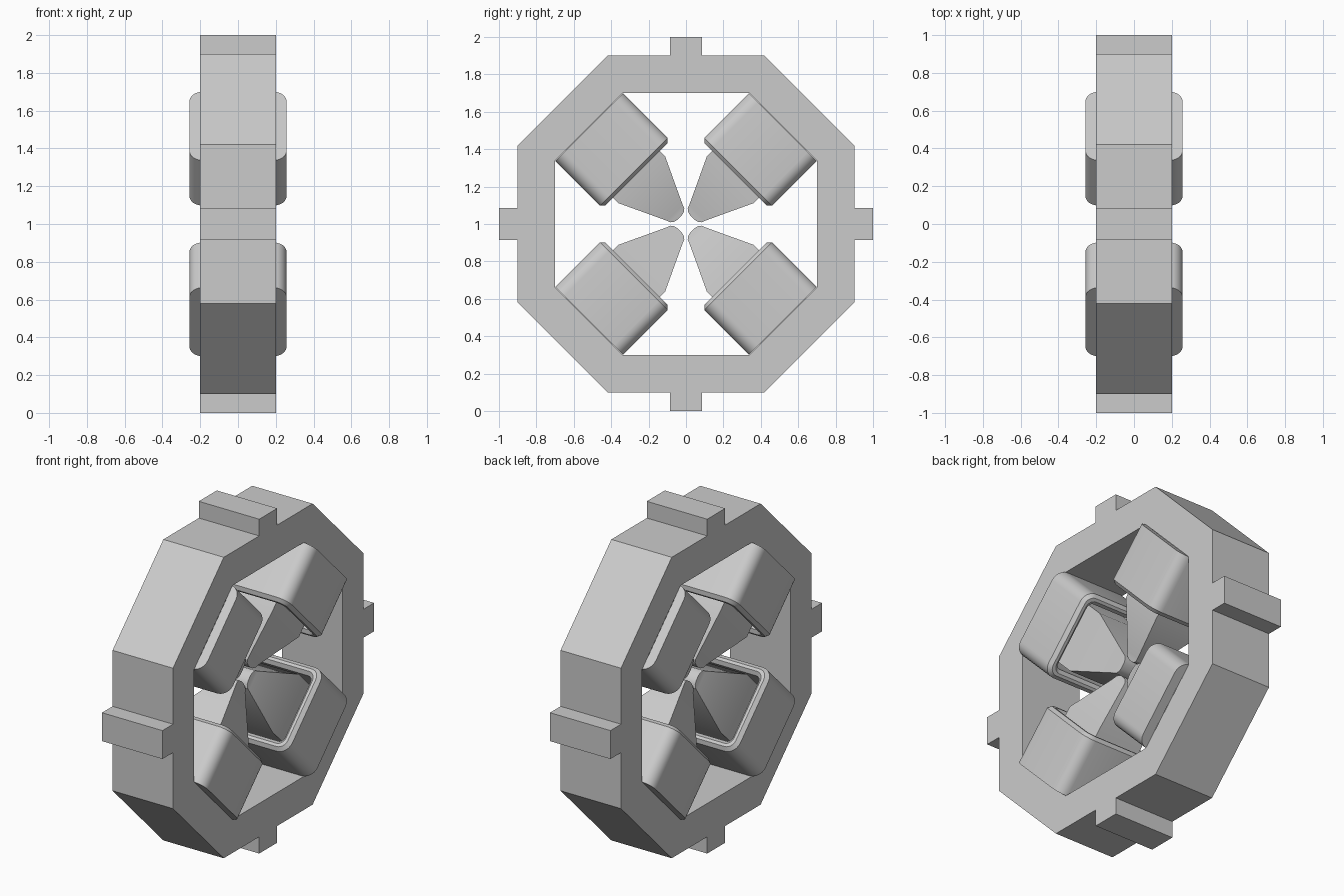
import bpy, bmesh, math
from mathutils import Vector

cube = bpy.data.objects.get("Cube")
if cube:
    bpy.data.objects.remove(cube, do_unlink=True)

grey = bpy.data.materials.new("light_grey")
grey.use_nodes = True
COLOUR = (0.6, 0.6, 0.6, 1)
grey.diffuse_color = COLOUR
grey.node_tree.nodes["Principled BSDF"].inputs["Base Color"].default_value = COLOUR


def loft(name, rings, closed, smooth=False):
    """Skin equal-length rings; closed joins the last ring to the first."""
    bm = bmesh.new()
    loops = [[bm.verts.new(p) for p in ring] for ring in rings]
    n = len(loops[0])
    pairs = list(zip(loops, loops[1:]))
    if closed:
        pairs.append((loops[-1], loops[0]))
    else:
        bm.faces.new(loops[0])
        bm.faces.new(loops[-1])
    for a, b in pairs:
        for i in range(n):
            j = (i + 1) % n
            bm.faces.new((a[i], a[j], b[j], b[i]))
    bmesh.ops.recalc_face_normals(bm, faces=bm.faces)
    mesh = bpy.data.meshes.new(name)
    bm.to_mesh(mesh)
    bm.free()
    mesh.materials.append(grey)
    obj = bpy.data.objects.new(name, mesh)
    bpy.context.collection.objects.link(obj)
    if smooth:
        bpy.ops.object.select_all(action='DESELECT')
        obj.select_set(True)
        bpy.context.view_layer.objects.active = obj
        bpy.ops.object.shade_smooth_by_angle(angle=math.radians(30))
    return obj


def octagon(x, flat, corner):
    quarter = [(flat, -corner), (flat, corner)]
    points = []
    for _ in range(4):
        points += [Vector((x, y, 1 + z)) for y, z in quarter]
        quarter = [(-z, y) for y, z in quarter]
    return points


def rounded_square(half, radius, steps=6):
    points = []
    for k in range(4):
        mid = math.radians(45 + 90 * k)
        cx = math.copysign(half - radius, math.cos(mid))
        cy = math.copysign(half - radius, math.sin(mid))
        for s in range(steps + 1):
            a = math.radians(90 * (k + s / steps))
            points.append((cx + radius * math.cos(a), cy + radius * math.sin(a)))
    return points


# Octagonal yoke with a stub on each flat side
W = 0.2
loft("yoke", [octagon(-W, 0.9, 0.42), octagon(W, 0.9, 0.42),
              octagon(W, 0.7, 0.338), octagon(-W, 0.7, 0.338)], True)


def placer(angle):
    radial = Vector((0, math.cos(angle), math.sin(angle)))
    across = Vector((0, -math.sin(angle), math.cos(angle)))
    return lambda x, v, u: Vector((x, 0, 1)) + across * v + radial * u


def rectangle(place, x, v, u):
    return [place(a * x, b * v, u) for a, b in ((-1, -1), (1, -1), (1, 1), (-1, 1))]


for i, side in enumerate(("back", "top", "front", "bottom")):
    place = placer(i * math.pi / 2)
    loft(side + "_stub", [rectangle(place, W, 0.085, u) for u in (0.9, 1.0)], False)

# Coils and tapered poles on the diagonals
COIL = [(0.257, 0.07, 0.733), (0.257, 0.07, 0.395), (0.237, 0.05, 0.375),
        (0.22, 0.045, 0.375), (0.2, 0.03, 0.395), (0.2, 0.03, 0.733)]
POLE = [(0.15, 0.177, 0.735), (0.15, 0.177, 0.335), (0.06, 0.06, 0.085),
        (0.056, 0.054, 0.067), (0.053, 0.038, 0.054), (0.052, 0.016, 0.048)]
for i, corner in enumerate(("upper_back", "upper_front", "lower_front", "lower_back")):
    place = placer(math.pi / 4 + i * math.pi / 2)
    loft(corner + "_coil", [[place(x, v, u) for x, v in rounded_square(h, r)]
                            for h, r, u in COIL], True, True)
    loft(corner + "_pole", [rectangle(place, *s) for s in POLE], False, True)
